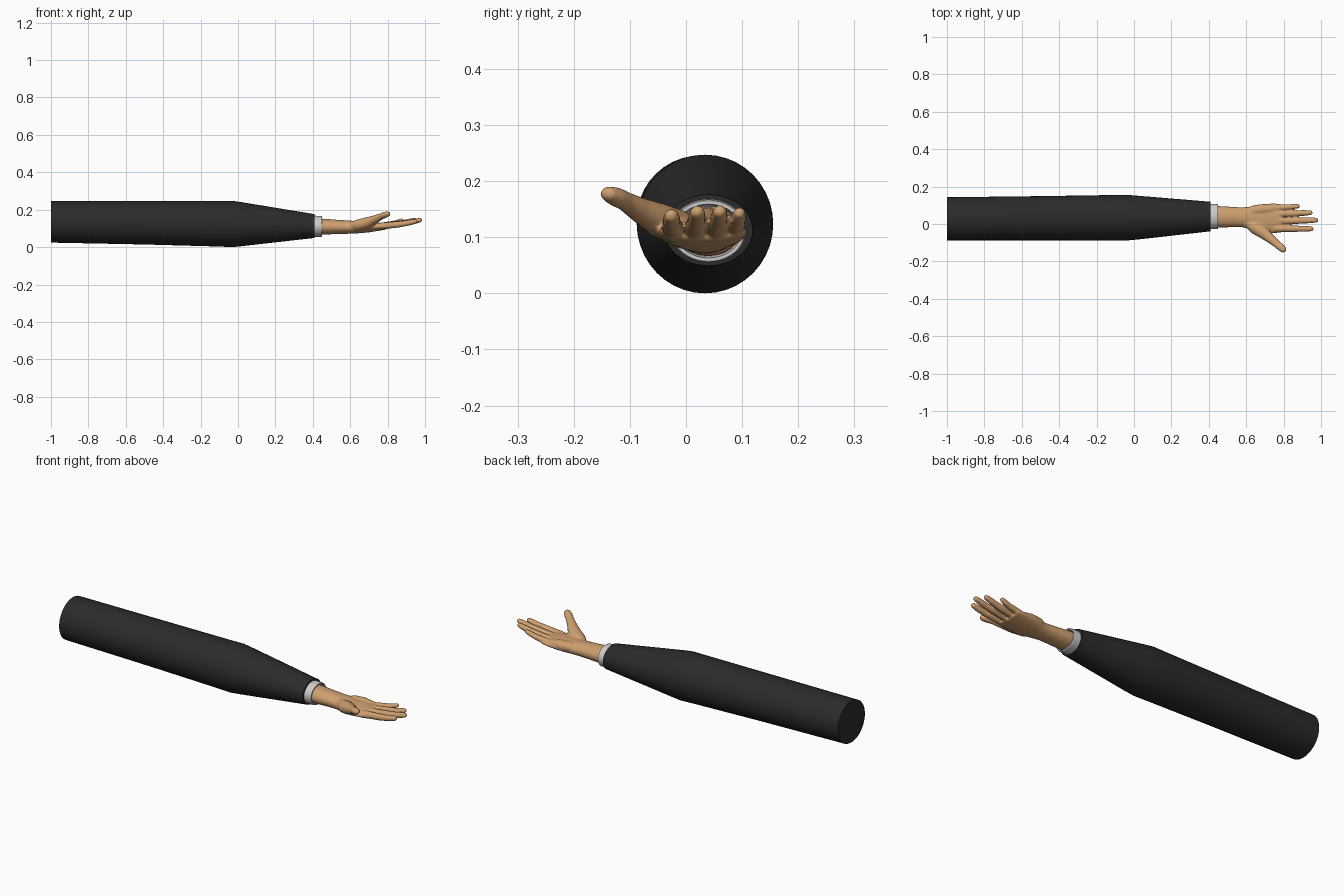
import bpy, bmesh, math
from mathutils import Vector

if "Cube" in bpy.data.objects:
    bpy.data.objects.remove(bpy.data.objects["Cube"])


def material(name, rgb):
    m = bpy.data.materials.new(name)
    m.diffuse_color = (*rgb, 1)
    m.use_nodes = True
    m.node_tree.nodes["Principled BSDF"].inputs["Base Color"].default_value = m.diffuse_color
    return m


def add_loft(bm, pts, sides=24, round_end=False):
    """Closed elliptical tube through points (x, y, z, half width, half height)."""
    pts = [(Vector(p[:3]), p[3], p[4]) for p in pts]
    if round_end:
        c, w, h = pts[-1]
        d = (c - pts[-2][0]).normalized()
        for a in (30, 55, 78):
            a = math.radians(a)
            pts.append((c + d * w * math.sin(a), w * math.cos(a), h * math.cos(a)))
    rings = []
    for i, (c, w, h) in enumerate(pts):
        d = pts[min(i + 1, len(pts) - 1)][0] - pts[max(i - 1, 0)][0]
        side = d.cross(Vector((0, 0, 1))).normalized()
        up = side.cross(d).normalized()
        ring = []
        for k in range(sides):
            a = 2 * math.pi * k / sides
            ring.append(bm.verts.new(c + side * w * math.cos(a) + up * h * math.sin(a)))
        rings.append(ring)
    for a, b in zip(rings, rings[1:]):
        for k in range(sides):
            n = (k + 1) % sides
            bm.faces.new((a[k], a[n], b[n], b[k]))
    bm.faces.new(rings[0][::-1])
    bm.faces.new(rings[-1])


def finish(bm, name, mat=None):
    bmesh.ops.recalc_face_normals(bm, faces=bm.faces[:])
    me = bpy.data.meshes.new(name)
    bm.to_mesh(me)
    bm.free()
    ob = bpy.data.objects.new(name, me)
    bpy.context.collection.objects.link(ob)
    if mat:
        me.materials.append(mat)
    bpy.ops.object.select_all(action='DESELECT')
    bpy.context.view_layer.objects.active = ob
    ob.select_set(True)
    return ob


def rings_x(name, rows, sides, mat=None):
    """Tube of upright ellipses along x: rows of (x, y, z, ry, rz)."""
    bm = bmesh.new()
    rings = []
    for x, y, z, ry, rz in rows:
        rings.append([bm.verts.new((x, y + ry * math.cos(2 * math.pi * k / sides),
                                    z + rz * math.sin(2 * math.pi * k / sides)))
                      for k in range(sides)])
    for a, b in zip(rings, rings[1:]):
        for k in range(sides):
            n = (k + 1) % sides
            bm.faces.new((a[k], a[n], b[n], b[k]))
    bm.faces.new(rings[0])
    bm.faces.new(rings[-1])
    finish(bm, name, mat)
    bpy.ops.object.shade_smooth_by_angle(angle=math.radians(30))


black = material("black_cloth", (0.024, 0.024, 0.024))
skin = material("skin", (0.62, 0.35, 0.16))

# Sleeve: upper arm, elbow, tapering forearm, rim folded in at the cuff
rings_x("sleeve", [(-1.0, .028, .135, .115, .111),
                   (-0.5, .031, .130, .118, .116),
                   (-0.10, .0335, .1245, .1215, .1215),
                   (-0.03, .034, .1235, .1215, .1235),
                   (0.02, .034, .1225, .117, .1175),
                   (0.41, .040, .1125, .079, .0635),
                   (0.41, .040, .1125, .066, .054),
                   (0.38, .040, .1125, .066, .054)], 40, black)

# Shirt cuff
rings_x("shirt_cuff", [(0.37, .040, .1115, .068, .057),
                       (0.447, .040, .111, .067, .056),
                       (0.450, .040, .111, .065, .054),
                       (0.450, .040, .111, .059, .048),
                       (0.42, .040, .111, .056, .044)], 40)

# Hand: overlapping lofts fused into one smooth surface
bm = bmesh.new()
add_loft(bm, [(.40, .040, .110, .058, .044), (.47, .038, .109, .057, .042),
              (.53, .037, .108, .054, .038), (.58, .036, .107, .053, .036),
              (.62, .033, .106, .060, .034), (.66, .030, .106, .072, .031),
              (.70, .029, .107, .079, .028), (.75, .030, .109, .080, .022),
              (.79, .032, .111, .076, .017)], 32, False)
# Heel of the palm on the little finger side
add_loft(bm, [(.60, .062, .110, .018, .018), (.64, .072, .114, .028, .026),
              (.69, .078, .115, .029, .025), (.74, .080, .113, .024, .019)], 20, True)
# Thumb with its fleshy base
add_loft(bm, [(.60, .010, .110, .022, .024), (.65, -.018, .118, .037, .032),
              (.695, -.048, .131, .033, .030), (.735, -.083, .149, .024, .022),
              (.765, -.108, .164, .020, .017), (.785, -.125, .172, .021, .017),
              (.797, -.135, .176, .018, .0145)], 20, True)
# Fingers: base, tip, thickness
fingers = [((.75, -.024, .110), (.962, -.026, .140), .0185),
           ((.75, .015, .109), (.989, .021, .147), .0185),
           ((.75, .053, .109), (.957, .061, .148), .0180),
           ((.74, .085, .110), (.886, .096, .145), .0160)]
for base, tip, r in fingers:
    a, b = Vector(base), Vector(tip)
    rows = []
    for t, s, sag in ((0, 1.1, 0), (.3, 1.0, -.002), (.52, .97, -.004),
                      (.66, .86, -.004), (.78, .86, -.003), (.93, .72, 0)):
        p = a.lerp(b, t)
        rows.append((p.x, p.y, p.z + sag, r * s, r * s * .95))
    add_loft(bm, rows, 18, True)
hand = finish(bm, "hand", skin)
rm = hand.modifiers.new("fuse", 'REMESH')
rm.mode = 'VOXEL'
rm.voxel_size = 0.004
rm.use_smooth_shade = True
sm = hand.modifiers.new("soften", 'SMOOTH')
sm.factor = 0.5
sm.iterations = 6
